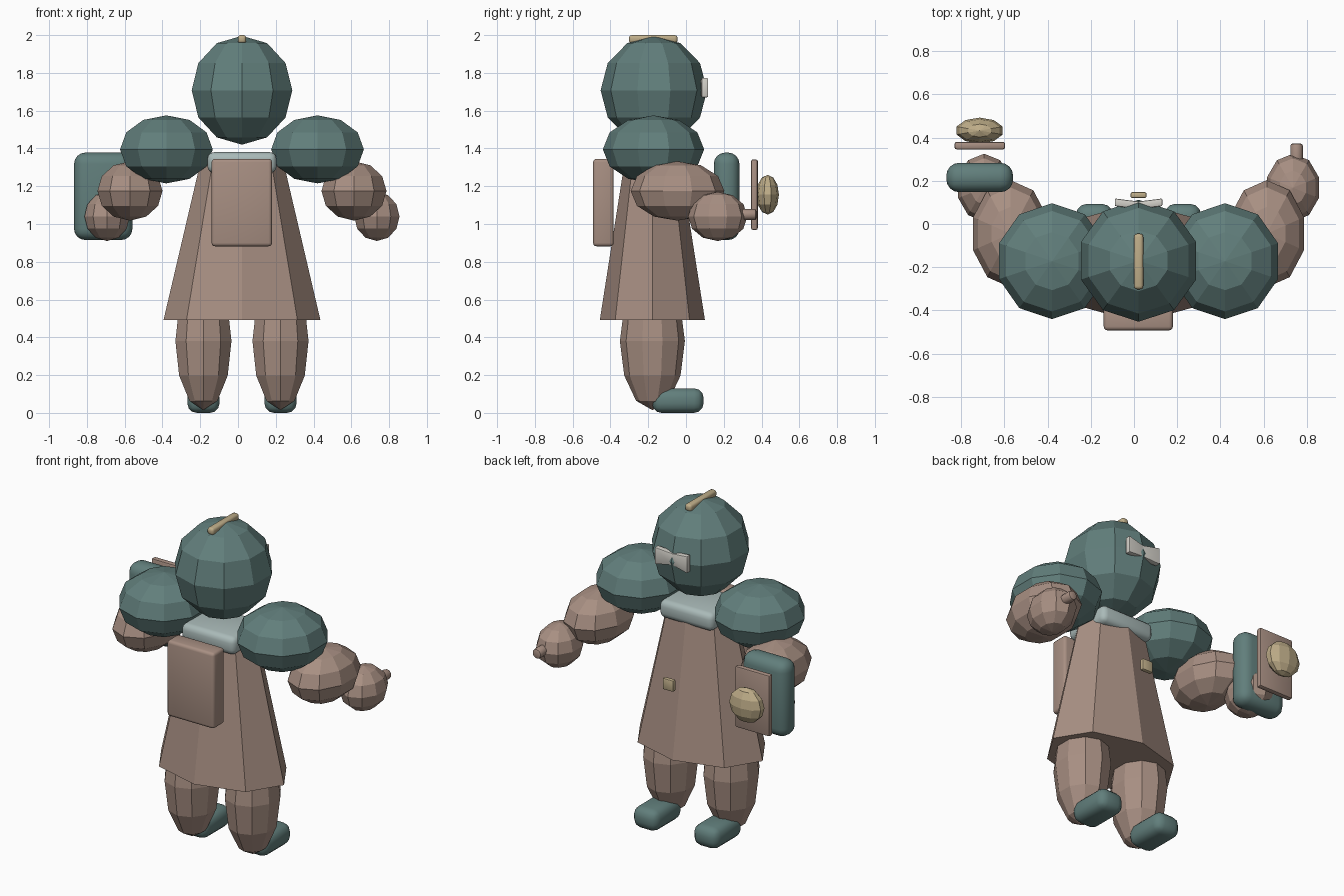
import bpy, bmesh, math
from mathutils import Matrix, Vector

if "Cube" in bpy.data.objects:
    bpy.data.objects.remove(bpy.data.objects["Cube"])

CX, CY = 0.021, -0.175   # body axis


def material(name, rgb):
    m = bpy.data.materials.new(name)
    m.diffuse_color = (*rgb, 1)
    m.use_nodes = True
    m.node_tree.nodes["Principled BSDF"].inputs["Base Color"].default_value = m.diffuse_color
    return m


TEAL = material("teal", (0.12, 0.21, 0.20))
TAN = material("dusty_tan", (0.39, 0.275, 0.225))
GOLD = material("pale_gold", (0.52, 0.42, 0.25))
MIST = material("mist_blue", (0.40, 0.49, 0.48))
WHITE = material("off_white", (0.65, 0.63, 0.58))


def finish(name, bm, mat, smooth=False):
    bmesh.ops.recalc_face_normals(bm, faces=bm.faces)
    me = bpy.data.meshes.new(name)
    bm.to_mesh(me)
    bm.free()
    me.materials.append(mat)
    ob = bpy.data.objects.new(name, me)
    bpy.context.collection.objects.link(ob)
    if smooth:
        bpy.ops.object.select_all(action='DESELECT')
        ob.select_set(True)
        bpy.context.view_layer.objects.active = ob
        bpy.ops.object.shade_smooth_by_angle(angle=math.radians(40))
    return ob


def ball(name, centre, radii, mat):
    """Faceted ellipsoid."""
    bm = bmesh.new()
    bmesh.ops.create_uvsphere(bm, u_segments=10, v_segments=6, radius=1)
    bmesh.ops.transform(bm, verts=bm.verts, matrix=Matrix.Translation(centre)
                        @ Matrix.Diagonal((*radii, 1)))
    return finish(name, bm, mat)


def box(name, lo, hi, mat, bevel=0.01, segments=3):
    """Rounded box between two corners."""
    lo, hi = Vector(lo), Vector(hi)
    bm = bmesh.new()
    bmesh.ops.create_cube(bm, size=1)
    bmesh.ops.transform(bm, verts=bm.verts, matrix=Matrix.Translation((lo + hi) / 2)
                        @ Matrix.Diagonal((*(hi - lo), 1)))
    bmesh.ops.bevel(bm, geom=bm.edges[:], offset=bevel, segments=segments,
                    profile=0.5, affect='EDGES')
    return finish(name, bm, mat, True)


# head
ball("head", (CX, CY + 0.005, 1.708), (0.28, 0.282, 0.288), TEAL)

# paired limbs
for side, s in (("left", -1), ("right", 1)):
    ball(side + "_shoulder", (CX + s * 0.4, CY + 0.003, 1.395), (0.258, 0.268, 0.18), TEAL)
    ball(side + "_forearm", (CX + s * 0.593, -0.045, 1.175), (0.181, 0.248, 0.157), TAN)
    ball(side + "_hand", (CX + s * 0.714, 0.168, 1.04), (0.126, 0.157, 0.13), TAN)
    x = CX + s * 0.204
    ball(side + "_leg", (x, CY - 0.003, 0.38), (0.156, 0.172, 0.365), TAN)
    box(side + "_foot", (x - 0.085, -0.18, 0), (x + 0.085, 0.093, 0.13), TEAL, 0.05)

# robe: tapered eight-sided skirt
bm = bmesh.new()
bmesh.ops.create_cone(bm, cap_ends=True, segments=8, radius1=0.415, radius2=0.215, depth=0.855)
bmesh.ops.transform(bm, verts=bm.verts, matrix=Matrix.Translation((CX, CY - 0.003, 0.9205))
                    @ Matrix.Diagonal((1, 0.67, 1, 1)))
finish("robe", bm, TAN)

# collar
box("collar", (CX - 0.183, CY - 0.155, 1.27), (CX + 0.183, CY + 0.155, 1.38), MIST, 0.035)

# pack on the chest side
box("pack", (-0.14, -0.492, 0.882), (0.18, -0.383, 1.345), TAN, 0.018)

# crest bar on the head
box("crest", (CX - 0.022, -0.302, 1.957), (CX + 0.022, -0.045, 2.0), GOLD, 0.015)

# button behind the robe
box("button", (CX - 0.037, 0.12, 0.935), (CX + 0.037, 0.147, 1.005), GOLD, 0.008, 2)

# bow: plate pinched at the middle
bm = bmesh.new()
rows = []
for dx, y, h in ((-0.11, 0.118, 0.052), (0, 0.104, 0.036), (0.11, 0.118, 0.052)):
    rows.append([bm.verts.new((CX + dx, y + dy, 1.722 + dz))
                 for dy, dz in ((0, -h), (0, h), (-0.035, h), (-0.035, -h))])
for a, b in zip(rows, rows[1:]):
    for i in range(4):
        j = (i + 1) % 4
        bm.faces.new((a[i], a[j], b[j], b[i]))
bm.faces.new(rows[0])
bm.faces.new(rows[-1][::-1])
bmesh.ops.bevel(bm, geom=[e for e in bm.edges if not e.is_boundary], offset=0.006,
                segments=2, profile=0.5, affect='EDGES')
finish("bow", bm, WHITE, True)

# thumb on the right hand
bm = bmesh.new()
bmesh.ops.create_cone(bm, cap_ends=True, segments=10, radius1=0.03, radius2=0.03, depth=0.12)
bmesh.ops.bevel(bm, geom=[e for e in bm.edges if abs(e.calc_face_angle()) > 1],
                offset=0.01, segments=2, profile=0.5, affect='EDGES')
bmesh.ops.transform(bm, verts=bm.verts, matrix=Matrix.Translation((0.752, 0.312, 1.05))
                    @ Matrix.Rotation(math.pi / 2, 4, 'X'))
finish("thumb", bm, TAN, True)

# case, plate and lamp held by the left hand
box("case", (-0.868, 0.147, 0.915), (-0.559, 0.283, 1.378), TEAL, 0.06, 4)
box("plate", (-0.83, 0.345, 0.968), (-0.596, 0.38, 1.342), TAN, 0.01, 2)
ball("lamp", (-0.714, 0.432, 1.155), (0.112, 0.06, 0.105), GOLD)
